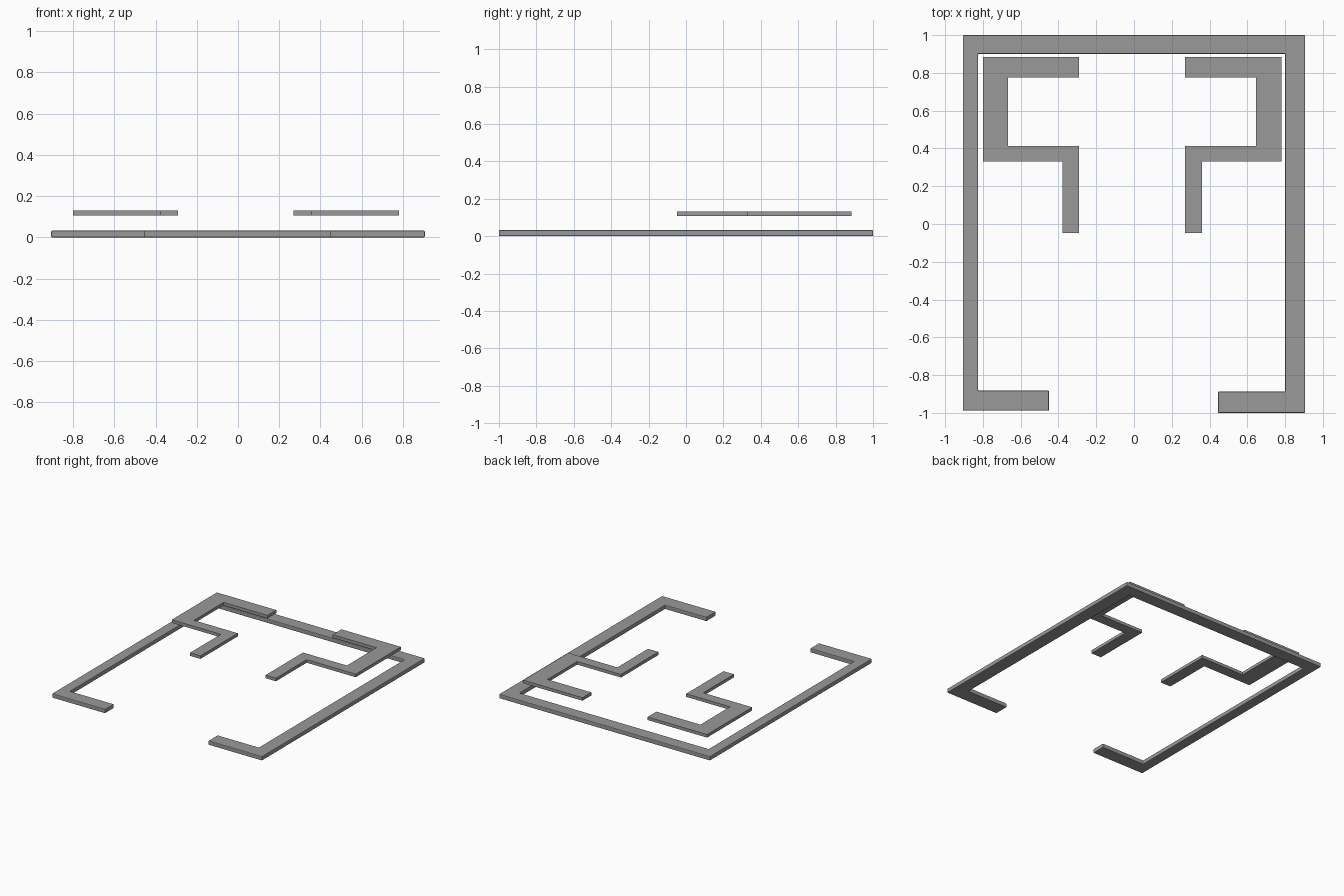
import bpy
import bmesh

if "Cube" in bpy.data.objects:
    bpy.data.objects.remove(bpy.data.objects["Cube"])

# Dark grey finish shared by all parts
grey = bpy.data.materials.new("dark_grey")
grey.diffuse_color = (0.32, 0.32, 0.32, 1.0)
grey.use_nodes = True
grey.node_tree.nodes["Principled BSDF"].inputs["Base Color"].default_value = grey.diffuse_color


def slab(name, outline, z0, z1):
    """Extrude a flat plan outline into a solid slab."""
    bm = bmesh.new()
    face = bm.faces.new([bm.verts.new((x, y, z0)) for x, y in outline])
    top = bmesh.ops.extrude_face_region(bm, geom=[face])["geom"]
    for v in top:
        if isinstance(v, bmesh.types.BMVert):
            v.co.z = z1
    bmesh.ops.recalc_face_normals(bm, faces=bm.faces)
    mesh = bpy.data.meshes.new(name)
    bm.to_mesh(mesh)
    bm.free()
    mesh.materials.append(grey)
    obj = bpy.data.objects.new(name, mesh)
    bpy.context.collection.objects.link(obj)
    return obj


# Open outer frame with two inward feet at the front, edges slightly rounded
frame = slab("outer_frame", [
    (-0.906, 1.0), (0.906, 1.0), (0.906, -1.0), (0.445, -1.0),
    (0.445, -0.887), (0.80, -0.887), (0.80, 0.90), (-0.825, 0.90),
    (-0.825, -0.882), (-0.45, -0.882), (-0.45, -0.988), (-0.906, -0.988),
], 0.0, 0.033)
bevel = frame.modifiers.new("rounded_edges", "BEVEL")
bevel.width = 0.005
bevel.segments = 2

# Raised hooked brackets, mirrored about a line just left of centre
centre = -0.01
bracket = [
    (0.28, 0.884), (0.79, 0.884), (0.79, 0.330), (0.369, 0.330),
    (0.369, -0.047), (0.28, -0.047), (0.28, 0.412), (0.657, 0.412),
    (0.657, 0.776), (0.28, 0.776),
]
for side, name in ((-1, "left_bracket"), (1, "right_bracket")):
    slab(name, [(centre + side * x, y) for x, y in bracket], 0.107, 0.131)
